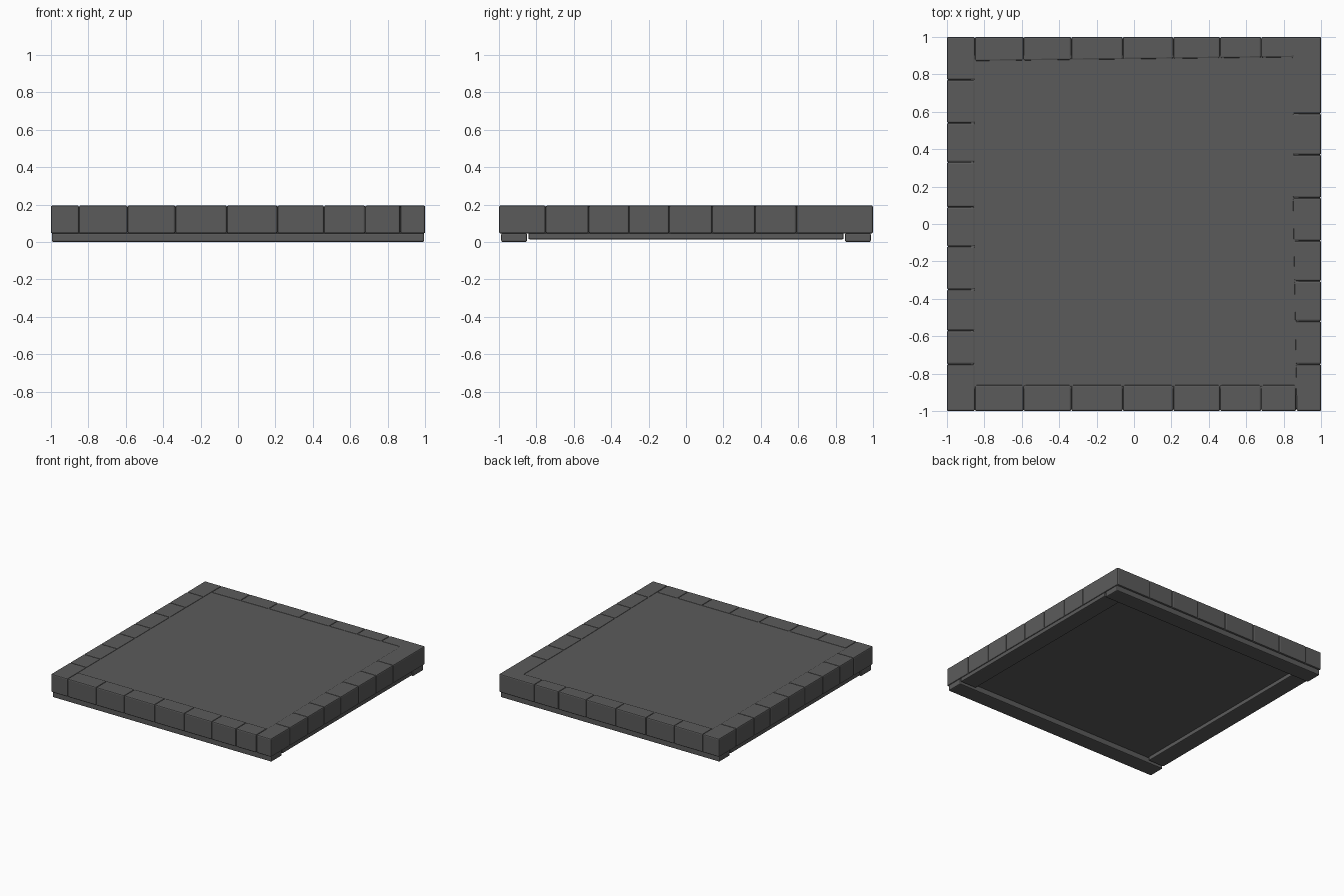
import bpy, bmesh

if "Cube" in bpy.data.objects:
    bpy.data.objects.remove(bpy.data.objects["Cube"])

stone = bpy.data.materials.new("stone grey")
stone.diffuse_color = (0.105, 0.105, 0.105, 1)
stone.use_nodes = True
stone.node_tree.nodes["Principled BSDF"].inputs["Base Color"].default_value = stone.diffuse_color


def prism(name, pts, z0, z1, bevel=0.0):
    """Extrude a counter-clockwise outline from z0 to z1, with rounded edges."""
    bm = bmesh.new()
    face = bm.faces.new([bm.verts.new((x, y, z0)) for x, y in pts])
    ext = bmesh.ops.extrude_face_region(bm, geom=[face])
    for v in ext["geom"]:
        if isinstance(v, bmesh.types.BMVert):
            v.co.z = z1
    bmesh.ops.recalc_face_normals(bm, faces=bm.faces)
    me = bpy.data.meshes.new(name)
    bm.to_mesh(me)
    bm.free()
    me.materials.append(stone)
    ob = bpy.data.objects.new(name, me)
    bpy.context.collection.objects.link(ob)
    if bevel:
        m = ob.modifiers.new("bevel", 'BEVEL')
        m.width = bevel
        m.segments = 2
        m.limit_method = 'ANGLE'
    return ob


def rect(x0, x1, y0, y1):
    return [(x0, y0), (x1, y0), (x1, y1), (x0, y1)]


TOP, LOW, B = 0.195, 0.045, 0.009


def back_in(x):      # slightly skewed inner edge of the back row
    return 0.88 + 0.012 * x


def right_in(y):     # slightly skewed inner edge of the right row
    return 0.847 if y > 0.2 else 0.847 + 0.018 * (0.2 - y)


xs = [-0.85, -0.59, -0.335, -0.06, 0.21, 0.46, 0.68, 0.866]
left_ys = [-0.75, -0.57, -0.35, -0.12, 0.09, 0.33, 0.54, 0.77]
right_ys = [-0.75, -0.52, -0.305, -0.09, 0.14, 0.37, 0.59]

# front and back rows of stones
for a, b in zip(xs, xs[1:]):
    prism("front_stone", rect(a, b, -1, -0.86), LOW, TOP, B)
for a, b in zip(xs[:-2], xs[1:-1]):
    prism("back_stone", [(a, back_in(a)), (b, back_in(b)), (b, 1), (a, 1)], LOW, TOP, B)

# left and right rows, including corner stones
lefts = [-1] + left_ys + [1]
for a, b in zip(lefts, lefts[1:]):
    prism("left_stone", rect(-1, -0.85, a, b), LOW, TOP, B)
rights = [-1] + right_ys
for a, b in zip(rights, rights[1:]):
    prism("right_stone", [(right_in(a), a), (1, a), (1, b), (right_in(b), b)], LOW, TOP, B)

# L-shaped stone wrapping the back right corner
prism("corner_stone", [(0.847, 0.59), (1, 0.59), (1, 1), (0.68, 1),
                       (0.68, back_in(0.68)), (0.847, back_in(0.847))], LOW, TOP, B)

# floor panel between the stones
prism("floor_panel", rect(-0.87, 0.88, -0.88, 0.9), LOW + 0.002, TOP - 0.005)

# footing strips underneath: deeper at front and back, shallower at the sides
for s in (-1, 1):
    y0, y1 = sorted((s * 0.85, s * 0.988))
    prism("end_footing", rect(-0.995, 0.995, y0, y1), 0, LOW + 0.003, 0.008)
    x0, x1 = sorted((s * 0.85, s * 0.995))
    prism("side_footing", rect(x0, x1, -0.842, 0.842), 0.014, LOW + 0.003, 0.006)
